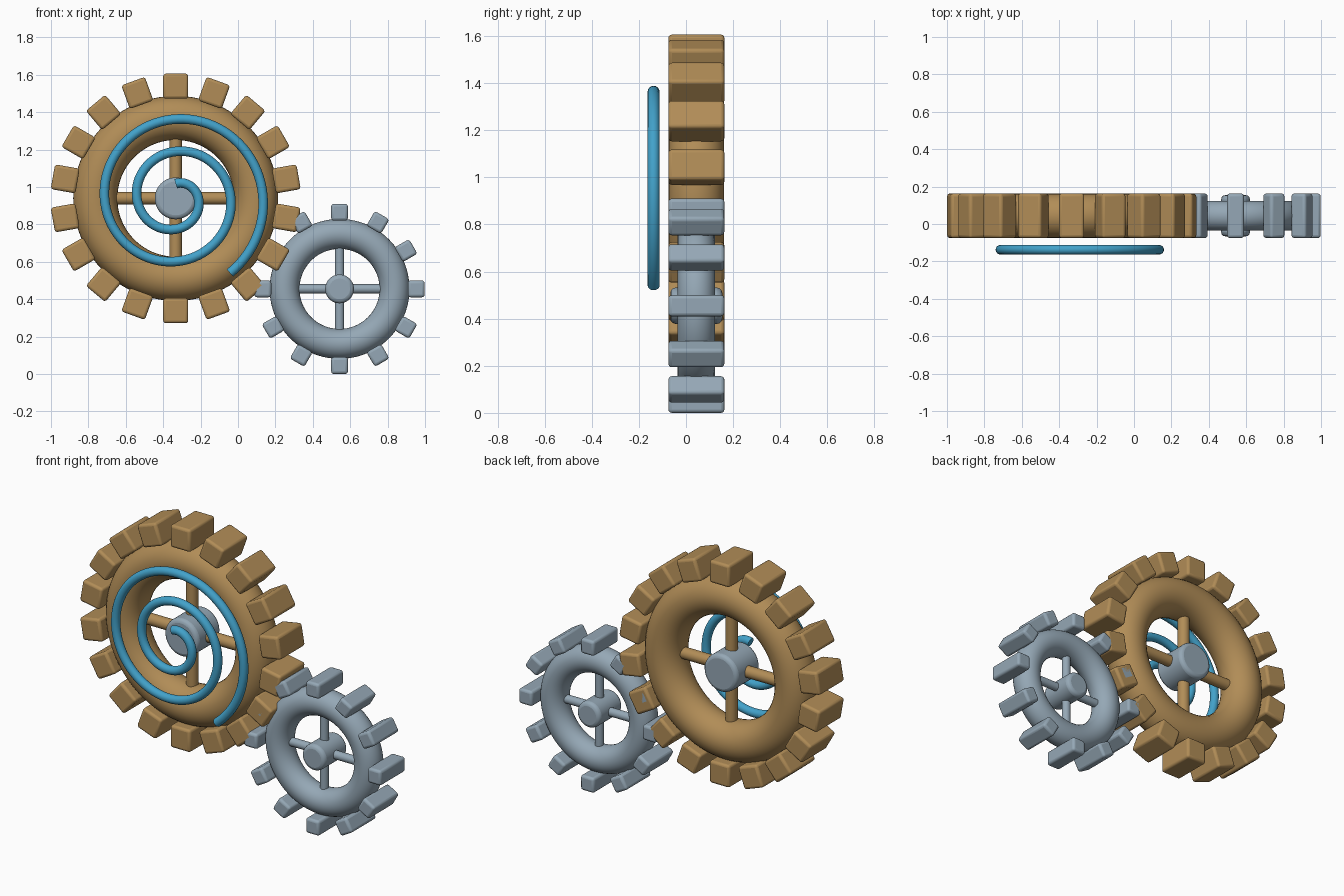
import bpy, bmesh, math
from mathutils import Matrix, Vector

if "Cube" in bpy.data.objects:
    bpy.data.objects.remove(bpy.data.objects["Cube"])


def material(name, rgb):
    m = bpy.data.materials.new(name)
    m.diffuse_color = (*rgb, 1)
    m.use_nodes = True
    m.node_tree.nodes["Principled BSDF"].inputs["Base Color"].default_value = m.diffuse_color
    return m


BRONZE = material("bronze", (0.44, 0.265, 0.095))
STEEL = material("steel", (0.30, 0.39, 0.465))
BLUE = material("spring_blue", (0.055, 0.36, 0.59))

MID_Y = 0.044      # middle plane of both gears
FACE_TURN = Matrix.Rotation(math.pi / 2, 4, 'X')   # z axis -> y axis


def finish(obj, mat, bevel=0):
    obj.data.materials.append(mat)
    if bevel:
        b = obj.modifiers.new("bevel", 'BEVEL')
        b.width, b.segments, b.limit_method = bevel, 3, 'ANGLE'
    bpy.ops.object.select_all(action='DESELECT')
    obj.select_set(True)
    bpy.context.view_layer.objects.active = obj
    bpy.ops.object.shade_smooth_by_angle(angle=math.radians(35))


def add_mesh(name, bm, location, mat, bevel=0):
    mesh = bpy.data.meshes.new(name)
    bm.to_mesh(mesh)
    bm.free()
    obj = bpy.data.objects.new(name, mesh)
    bpy.context.collection.objects.link(obj)
    obj.location = location
    finish(obj, mat, bevel)


def cylinder(bm, radius, depth, matrix, segments):
    bmesh.ops.create_cone(bm, cap_ends=True, segments=segments, radius1=radius,
                          radius2=radius, depth=depth, matrix=matrix)


def gear(prefix, x, z, major, minor, teeth, tooth, tooth_r, spoke_r, hub_r, mat):
    centre = Vector((x, MID_Y, z))

    # round rim
    bpy.ops.mesh.primitive_torus_add(location=centre, rotation=(math.pi / 2, 0, 0),
                                     major_radius=major, minor_radius=minor,
                                     major_segments=80, minor_segments=32)
    rim = bpy.context.object
    rim.name = prefix + "_rim"
    finish(rim, mat)

    # block teeth around the rim
    bm = bmesh.new()
    for i in range(teeth):
        turn = Matrix.Rotation(i * math.tau / teeth, 4, 'Y')
        place = turn @ Matrix.Translation((0, 0, tooth_r))
        bmesh.ops.create_cube(bm, size=1, matrix=place @ Matrix.Diagonal((tooth, 0.238, tooth, 1)))
    add_mesh(prefix + "_teeth", bm, centre, mat, 0.015)

    # crossed spokes
    bm = bmesh.new()
    for a in (0, math.pi / 2):
        cylinder(bm, spoke_r, 2 * major, Matrix.Rotation(a, 4, 'Y'), 24)
    add_mesh(prefix + "_spokes", bm, centre, mat)

    # hub
    bm = bmesh.new()
    cylinder(bm, hub_r, 0.22, FACE_TURN, 48)
    add_mesh(prefix + "_hub", bm, centre, STEEL, 0.022)


gear("large_gear", -0.333, 0.939, 0.430, 0.118, 18, 0.134, 0.600, 0.034, 0.112, BRONZE)
gear("small_gear", 0.543, 0.455, 0.294, 0.080, 12, 0.090, 0.410, 0.025, 0.077, STEEL)

# spiral spring in front of the large gear
curve = bpy.data.curves.new("spiral_spring", 'CURVE')
curve.dimensions = '3D'
curve.bevel_depth = 0.0255
curve.bevel_resolution = 6
curve.use_fill_caps = True
STEPS = 200
line = curve.splines.new('POLY')
line.points.add(STEPS)
for i, p in enumerate(line.points):
    t = i / STEPS
    a = math.pi / 2 - t * 2.4 * math.tau
    r = 0.078 + 0.415 * t
    p.co = (r * math.cos(a), 0, r * math.sin(a), 1)
spring = bpy.data.objects.new("spiral_spring", curve)
bpy.context.collection.objects.link(spring)
spring.location = (-0.333, -0.1375, 0.939)
bpy.ops.object.select_all(action='DESELECT')
spring.select_set(True)
bpy.context.view_layer.objects.active = spring
bpy.ops.object.convert(target='MESH')
finish(bpy.context.object, BLUE)
